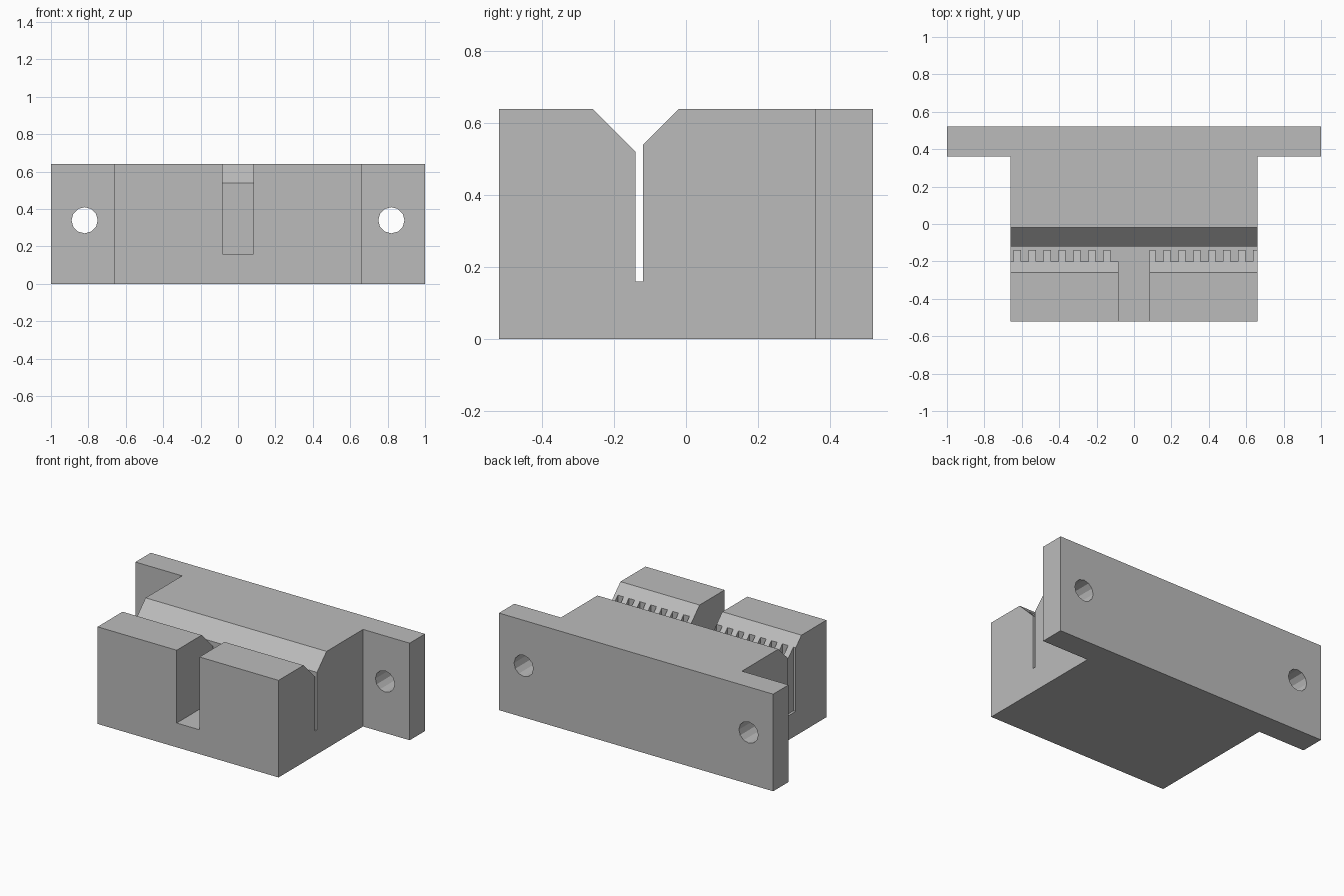
import bpy, bmesh, math
from mathutils import Matrix, Vector

if "Cube" in bpy.data.objects:
    bpy.data.objects.remove(bpy.data.objects["Cube"], do_unlink=True)

grey = bpy.data.materials.new("plain grey")
grey.use_nodes = True
colour = (0.5, 0.5, 0.5, 1)
grey.diffuse_color = colour
grey.node_tree.nodes["Principled BSDF"].inputs["Base Color"].default_value = colour


def add_box(bm, low, high):
    low, high = Vector(low), Vector(high)
    m = Matrix.Translation((low + high) / 2) @ Matrix.Diagonal((*(high - low), 1))
    bmesh.ops.create_cube(bm, size=1, matrix=m)


def finish(bm, name):
    bmesh.ops.recalc_face_normals(bm, faces=bm.faces)
    mesh = bpy.data.meshes.new(name)
    bm.to_mesh(mesh)
    bm.free()
    mesh.materials.append(grey)
    obj = bpy.data.objects.new(name, mesh)
    bpy.context.collection.objects.link(obj)
    return obj


def combine(target, tool, operation):
    mod = target.modifiers.new("combine", "BOOLEAN")
    mod.object, mod.operation, mod.solver = tool, operation, "EXACT"
    bpy.context.view_layer.objects.active = target
    bpy.ops.object.modifier_apply(modifier=mod.name)
    bpy.data.objects.remove(tool, do_unlink=True)


half_width, height, floor = 0.66, 0.64, 0.16

# Clamp block: side profile with a chamfered slit, extruded across the width
profile = [(-0.52, 0), (0.44, 0), (0.44, height), (-0.02, height), (-0.12, 0.54),
           (-0.12, floor), (-0.14, floor), (-0.14, 0.52), (-0.26, height), (-0.52, height)]
bm = bmesh.new()
face = bm.faces.new([bm.verts.new((-half_width, y, z)) for y, z in profile])
side = bmesh.ops.extrude_face_region(bm, geom=[face])["geom"]
bmesh.ops.translate(bm, vec=(2 * half_width, 0, 0),
                    verts=[v for v in side if isinstance(v, bmesh.types.BMVert)])
block = finish(bm, "belt_clamp")

# Mounting plate across the back
bm = bmesh.new()
add_box(bm, (-1, 0.36, 0), (1, 0.52, height))
combine(block, finish(bm, "mounting_plate"), "UNION")

# Gap through the middle of the front jaw
bm = bmesh.new()
add_box(bm, (-0.083, -0.6, floor), (0.083, -0.13, 0.8))
combine(block, finish(bm, "jaw_gap"), "DIFFERENCE")

# Belt tooth grooves on the inner face of the front jaw, and screw holes
bm = bmesh.new()
for i in range(17):
    x = -0.685 + 0.08 * i
    if not -0.1 < x < 0.08:
        add_box(bm, (x, -0.2, floor), (x + 0.042, -0.13, 0.8))
for x in (-0.82, 0.82):
    m = Matrix.Translation((x, 0.44, 0.34)) @ Matrix.Rotation(math.pi / 2, 4, "X")
    bmesh.ops.create_cone(bm, cap_ends=True, segments=12, radius1=0.07, radius2=0.07,
                          depth=0.3, matrix=m)
combine(block, finish(bm, "grooves_and_holes"), "DIFFERENCE")
